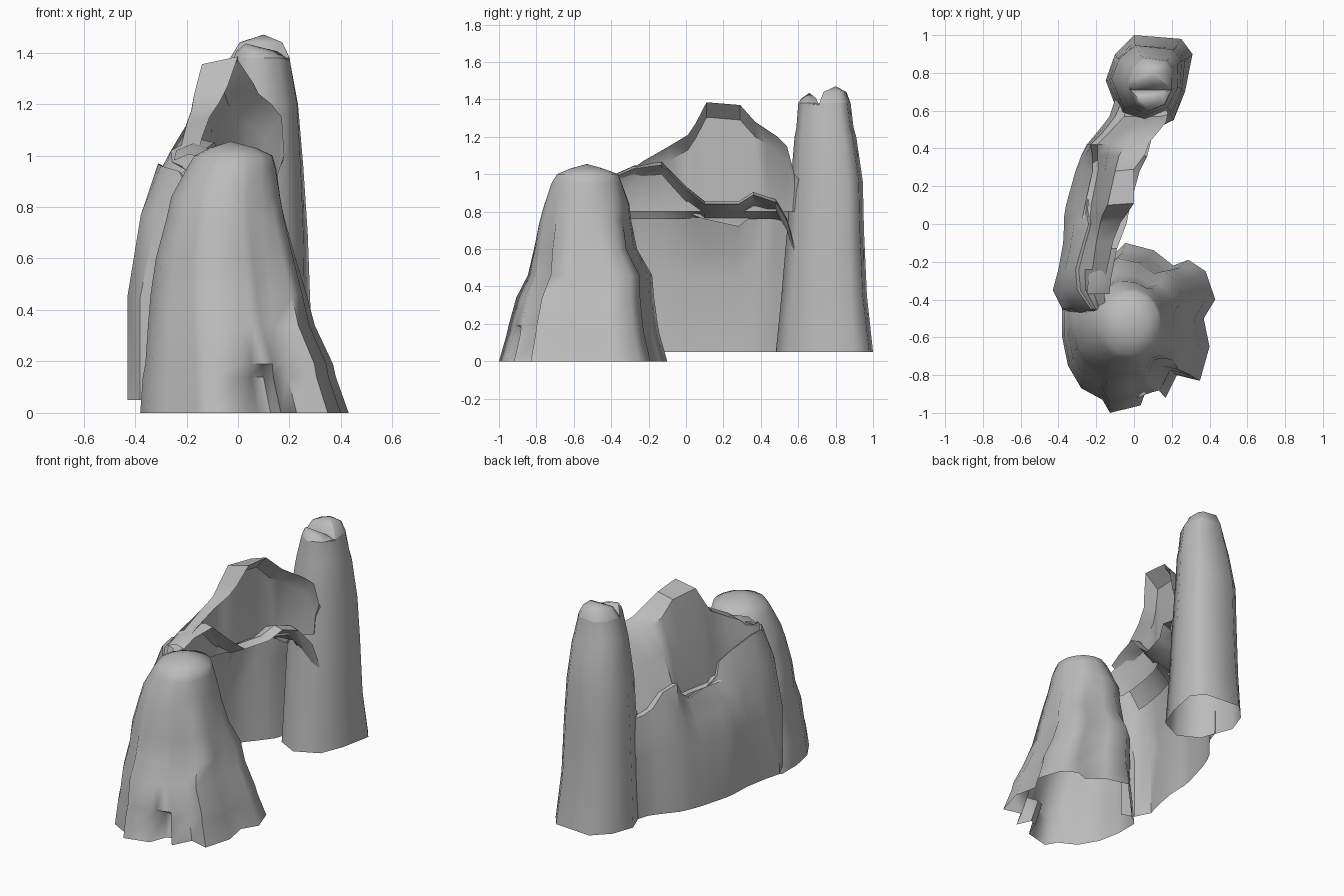
import bpy, math
from mathutils import Vector

if "Cube" in bpy.data.objects:
    bpy.data.objects.remove(bpy.data.objects["Cube"])

stone = bpy.data.materials.new("grey_stone")
stone.use_nodes = True
GREY = (0.5, 0.5, 0.5, 1)
stone.diffuse_color = GREY
stone.node_tree.nodes["Principled BSDF"].inputs["Base Color"].default_value = GREY


def loft(name, rows, closed, apex=None, angle=50):
    """Skin rows of points into an open shell, with an optional apex fan."""
    n = len(rows[0])
    verts = [p for row in rows for p in row]
    span = n if closed else n - 1
    faces = [(r * n + i, r * n + (i + 1) % n, (r + 1) * n + (i + 1) % n, (r + 1) * n + i)
             for r in range(len(rows) - 1) for i in range(span)]
    if apex:
        verts.append(apex)
        last = (len(rows) - 1) * n
        faces += [(last + i, last + (i + 1) % n, len(verts) - 1) for i in range(n)]
    mesh = bpy.data.meshes.new(name)
    mesh.from_pydata(verts, [], faces)
    mesh.materials.append(stone)
    obj = bpy.data.objects.new(name, mesh)
    bpy.context.collection.objects.link(obj)
    bpy.ops.object.select_all(action="DESELECT")
    obj.select_set(True)
    bpy.context.view_layer.objects.active = obj
    bpy.ops.object.shade_smooth_by_angle(angle=math.radians(angle))


def rings(outline, levels):
    """Each level is z, x limits, y limits and how much of the lobed outline remains."""
    xs, ys = [p[0] for p in outline], [p[1] for p in outline]
    result = []
    for z, x0, x1, y0, y1, keep in levels:
        row = []
        for x, y in outline:
            d = Vector(((x - min(xs)) / (max(xs) - min(xs)) * 2 - 1,
                        (y - min(ys)) / (max(ys) - min(ys)) * 2 - 1))
            d = d.normalized().lerp(d, keep)
            row.append(Vector(((x0 + x1 + d.x * (x1 - x0)) / 2,
                               (y0 + y1 + d.y * (y1 - y0)) / 2, z)))
        result.append(row)
    return result


# Front mound: lobed skirt rising to a rounded crown
skirt = [(.42, -.4), (.36, -.5), (.39, -.65), (.34, -.83), (.22, -.8), (.16, -.92),
         (.12, -.93), (.07, -.95), (.03, -.96), (-.13, -1), (-.17, -.93), (-.28, -.87),
         (-.35, -.75), (-.38, -.6), (-.38, -.45), (-.3, -.38), (-.2, -.25), (-.05, -.1),
         (.1, -.14), (.2, -.22), (.28, -.19), (.37, -.25)][::-1]
mound = rings(skirt, [
    (0, -.38, .43, -1, -.1, 1), (.14, -.37, .38, -.96, -.14, 1),
    (.19, -.36, .37, -.95, -.15, .95), (.34, -.35, .3, -.91, -.17, .9),
    (.46, -.34, .27, -.85, -.18, .8), (.6, -.32, .23, -.82, -.26, .6),
    (.75, -.28, .19, -.79, -.29, .35), (.84, -.26, .17, -.76, -.3, .15),
    (.95, -.2, .15, -.72, -.34, 0), (1, -.17, .135, -.69, -.36, 0),
    (1.03, -.11, .07, -.62, -.44, 0)])
# Small hollow at the foot of the mound
for row in mound[:2]:
    for p in row:
        if .04 < p.x < .13 and p.y < -.8:
            p.y += .1
loft("front_mound", mound, True, (-.03, -.53, 1.055), angle=75)

# Back tower: tapered column
foot = [(.25, .98), (.31, .9), (.27, .7), (.21, .55), (.06, .48), (-.07, .55),
        (-.15, .76), (-.1, .9), (0, 1)][::-1]
tower = rings(foot, [
    (.05, -.15, .31, .48, 1, 1), (.35, -.14, .29, .51, .97, .8),
    (.7, -.13, .28, .54, .955, .7), (.96, -.12, .265, .56, .95, .6),
    (1.2, -.08, .245, .58, .915, .5), (1.25, -.07, .235, .59, .9, .5),
    (1.38, -.03, .21, .6, .885, .4)])
loft("back_tower", tower, True, angle=60)
# Two rounded peaks with a notch between them close the tower top
notch = [Vector((x, .71, 1.37)) for x in (-.02, .09, .2)]
for label, side, tip in (("low_peak", -1, Vector((.03, .66, 1.435))),
                         ("high_peak", 1, Vector((.1, .8, 1.47)))):
    edge = [p for p in tower[-1] if (p.y - .71) * side > 0] + notch
    edge.sort(key=lambda p: math.atan2(p.y - tip.y, p.x - tip.x))
    shoulder = [Vector((*p.lerp(tip, .28).xy, tip.z - .03)) for p in edge]
    loft(label, [edge, shoulder], True, tip, angle=75)

# Curved rock wall: outer face, slight ledge, tall crest with an overhanging lip
wall = []
for y, base, ledge, ledge_z, crest, crest_z, width in (
        (-.48, -.3, -.18, .85, -.14, .87, .03),
        (-.45, -.38, -.23, .94, -.18, .95, .03),
        (-.35, -.43, -.3, .96, -.22, .99, .06),
        (-.24, -.4, -.31, .97, -.22, 1.07, .08),
        (-.1, -.375, -.27, .92, -.2, 1.15, .09),
        (0, -.37, -.24, .87, -.18, 1.21, .11),
        (.04, -.37, -.25, .79, -.17, 1.27, .13),
        (.1, -.36, -.25, .77, -.14, 1.385, .14),
        (.28, -.31, -.22, .73, -.1, 1.37, .1),
        (.36, -.28, -.22, .79, -.08, 1.28, .14),
        (.42, -.25, -.23, .88, -.05, 1.24, .13),
        (.48, -.2, -.17, .83, 0, 1.2, .13),
        (.53, -.16, -.13, .73, .08, 1.15, .09),
        (.57, -.13, -.1, .7, .14, 1, .04),
        (.66, -.1, -.06, .68, .1, .9, .05)):
    gap = crest - ledge
    wall.append([(base, y, .05), (base, y, .45), (base * .6 + ledge * .4, y, ledge_z * .8),
                 (ledge, y, ledge_z), (ledge + gap * .2, y, ledge_z - .01),
                 (ledge + gap * .55, y, ledge_z * .5 + crest_z * .5),
                 (crest, y, crest_z - .03), (crest + width, y + .01, crest_z),
                 (crest + width * .3, y + .01, crest_z - .08),
                 (crest + width * .2, y, .8)])
loft("rock_wall", wall, False, angle=40)

# Lower shelf: a lip along the inner side, its underside running back to the outer face
shelf = []
for y, edge, top, root, low in (
        (-.37, -.13, .99, -.35, .76), (-.28, -.12, 1.03, -.345, .76),
        (-.13, -.09, 1.05, -.32, .76), (0, -.04, .92, -.28, .76),
        (.1, -.02, .84, -.26, .76), (.28, .03, .84, -.22, .76),
        (.36, .07, .89, -.22, .76), (.48, .1, .85, -.16, .76),
        (.54, .16, .75, .02, .74), (.61, .2, .5, .18, .48)):
    lip = min(.1, (edge - root) * .4)
    shelf.append([(edge - .12, y, top - .01), (edge - .06, y, top + .015),
                  (edge, y, top), (edge - lip, y, top - .05), (root, y, low)])
loft("inner_shelf", shelf, False, angle=35)
